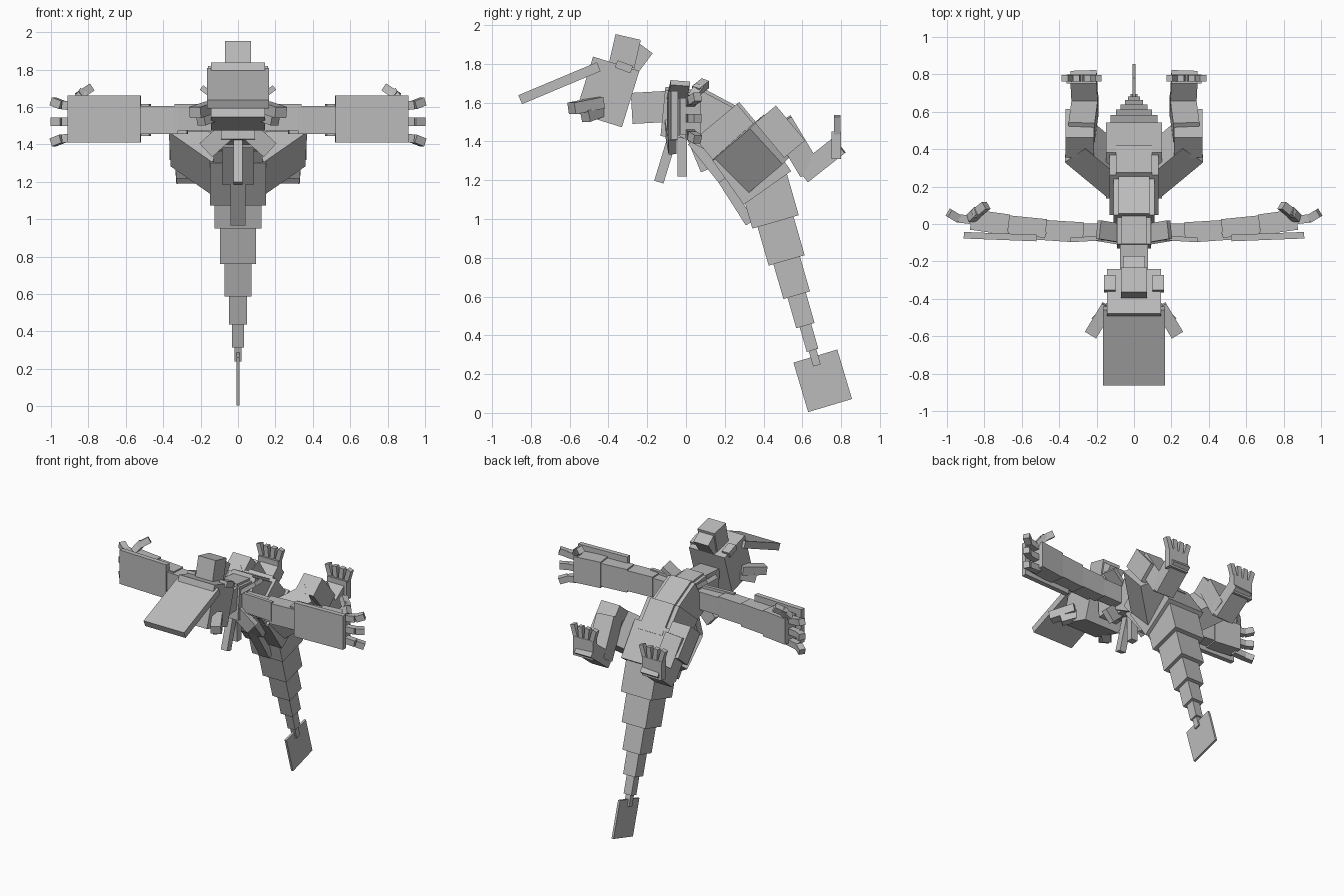
import bpy
import bmesh
from mathutils import Vector, Matrix

old = bpy.data.objects.get("Cube")
if old:
    bpy.data.objects.remove(old, do_unlink=True)

grey = bpy.data.materials.new("plain grey")
grey.use_nodes = True
grey.diffuse_color = (.5, .5, .5, 1)
grey.node_tree.nodes["Principled BSDF"].inputs["Base Color"].default_value = grey.diffuse_color

X, Y, Z = Matrix.Identity(3)


def beam(name, start, end, width, depth, side=X):
    """Box from start to end; width runs along side, depth across it."""
    start, end = Vector(start), Vector(end)
    along = (end - start).normalized()
    across = (side - along * side.dot(along)).normalized()
    frame = Matrix((across, along.cross(across), along)).transposed().to_4x4()
    frame.translation = (start + end) / 2
    size = Matrix.Diagonal((width, depth, (end - start).length, 1))
    mesh = bpy.data.meshes.new(name)
    bm = bmesh.new()
    bmesh.ops.create_cube(bm, size=1, matrix=frame @ size)
    bm.to_mesh(mesh)
    bm.free()
    mesh.materials.append(grey)
    part = bpy.data.objects.new(name, mesh)
    bpy.context.collection.objects.link(part)


def middle(name, start, end, width, depth):
    """Box on the centre plane, from (y, z) to (y, z)."""
    beam(name, (0, *start), (0, *end), width, depth)


def pair(name, start, end, width, depth, side=X):
    """The same box on the left and the right."""
    for label, sign in (("left", 1), ("right", -1)):
        flip = Vector((sign, 1, 1))
        beam(f"{label}_{name}", Vector(start) * flip, Vector(end) * flip,
             width, depth, side * flip)


# Torso: overlapping blocks that widen towards the hips, a raised plate on each
spine = [Vector((0, y, z)) for y, z in
         ((-.05, 1.54), (.05, 1.53), (.2, 1.45), (.3, 1.33), (.42, 1.16))]
blocks = ("chest", "upper_back", "lower_back", "hips")
for i, (name, start, end) in enumerate(zip(blocks, spine, spine[1:])):
    along = (end - start).normalized()
    width, depth = .18 + .04 * i, .24 + .02 * i
    start = start - along * .07
    beam(name, start, end, width, depth)
    if name != "hips":
        lift = X.cross(along) * depth / 2
        beam(f"{name}_plate", start + lift, end + lift, width * .75, .03)
middle("upper_belly_plate", (.03, 1.4), (.19, 1.2), .17, .05)
middle("lower_belly_plate", (.1, 1.34), (.33, .98), .08, .05)

# Tail: tapering segments ending in a thin square fin
tail_root, tail_tip = Vector((0, .4, 1.2)), Vector((0, .675, .245))
segments = 6
left_over = [(1 - i / segments) ** 1.4 for i in range(segments + 1)]
for i, (near, far) in enumerate(zip(left_over, left_over[1:])):
    thickness = .04 + .27 * far
    beam(f"tail_segment_{i}", tail_tip.lerp(tail_root, near + .02),
         tail_tip.lerp(tail_root, far), thickness, thickness)
middle("tail_fin", (.667, .293), (.743, .038), .016, .236)

# Neck and head
middle("neck", (-.1, 1.58), (-.28, 1.57), .15, .16)
middle("head", (-.36, 1.8), (-.45, 1.51), .29, .25)
middle("long_brim", (-.45, 1.785), (-.855, 1.615), .33, .05)
middle("crown", (-.38, 1.88), (-.25, 1.85), .14, .15)
middle("crown_back", (-.3, 1.85), (-.22, 1.79), .12, .16)
pair("brow", (.13, -.36, 1.8), (.13, -.28, 1.77), .06, .04)
pair("cheek_tusk", (.14, -.44, 1.6), (.23, -.59, 1.57), .06, .07, Z)
pair("small_tusk", (.12, -.44, 1.56), (.2, -.52, 1.53), .06, .06, Z)

# Ruff around the shoulders, prongs fanned out under the chest
pair("shoulder_ruff", (.07, -.05, 1.61), (.19, -.03, 1.7), .1, .03, Y)
pair("lower_ruff", (.05, -.09, 1.48), (.17, -.07, 1.37), .04, .1, Y)
for label, k in (("front", -1), ("centre", 0), ("rear", 1)):
    middle(f"{label}_prong", (.05 * k - .02, 1.42),
           (.12 * k - .02, 1.22 + .03 * k), .05, .05)

# Arms: blocks that thicken and curve back towards the hand
arm = [Vector((.07 + .2 * i, .004 * i * i - .04, 1.53)) for i in range(5)]
blocks = ("upper_arm", "elbow", "forearm", "hand")
for i, (name, start, end) in enumerate(zip(blocks, arm, arm[1:])):
    pair(name, start, end, .13 + .02 * i, .08 + .01 * i, Z)

# Flat panels along the front of the arms
pair("inner_panel", (.08, -.07, 1.545), (.34, -.085, 1.545), .14, .025, Z)
pair("middle_panel", (.32, -.085, 1.53), (.54, -.07, 1.53), .15, .025, Z)
pair("outer_panel", (.52, -.075, 1.535), (.91, -.06, 1.535), .25, .035, Z)

# Fingers and thumb
finger = .045
for label, k in (("lower", -1), ("centre", 0), ("upper", 1)):
    height = 1.52 + .08 * k
    knuckle = Vector((.94, .03, height + .01 * k))
    pair(f"{label}_finger", (.85, .02, height), knuckle, finger, finger, Z)
    pair(f"{label}_fingertip", knuckle, (.99, .06, height + .03 * k), finger, finger, Z)
pair("thumb", (.87, .03, 1.62), (.83, .07, 1.68), finger, finger, Y)
pair("thumb_tip", (.85, .05, 1.66), (.79, .1, 1.7), finger, finger, Y)

# Legs, folded up and back
pair("thigh", (.08, .26, 1.25), (.31, .45, 1.41), .25, .15, Y - Z)
pair("knee", (.29, .41, 1.54), (.29, .56, 1.36), .15, .14)
pair("shin", (.28, .49, 1.5), (.26, .64, 1.25), .14, .12)
pair("ankle", (.26, .6, 1.23), (.27, .79, 1.38), .14, .1)
pair("foot", (.28, .775, 1.31), (.28, .775, 1.45), .16, .05)
for i in range(4):
    spread = i - 1.5
    pair(f"toe_{i}", (.28 + .04 * spread, .78, 1.43),
         (.28 + .06 * spread, .78, 1.53), .035, .035)
